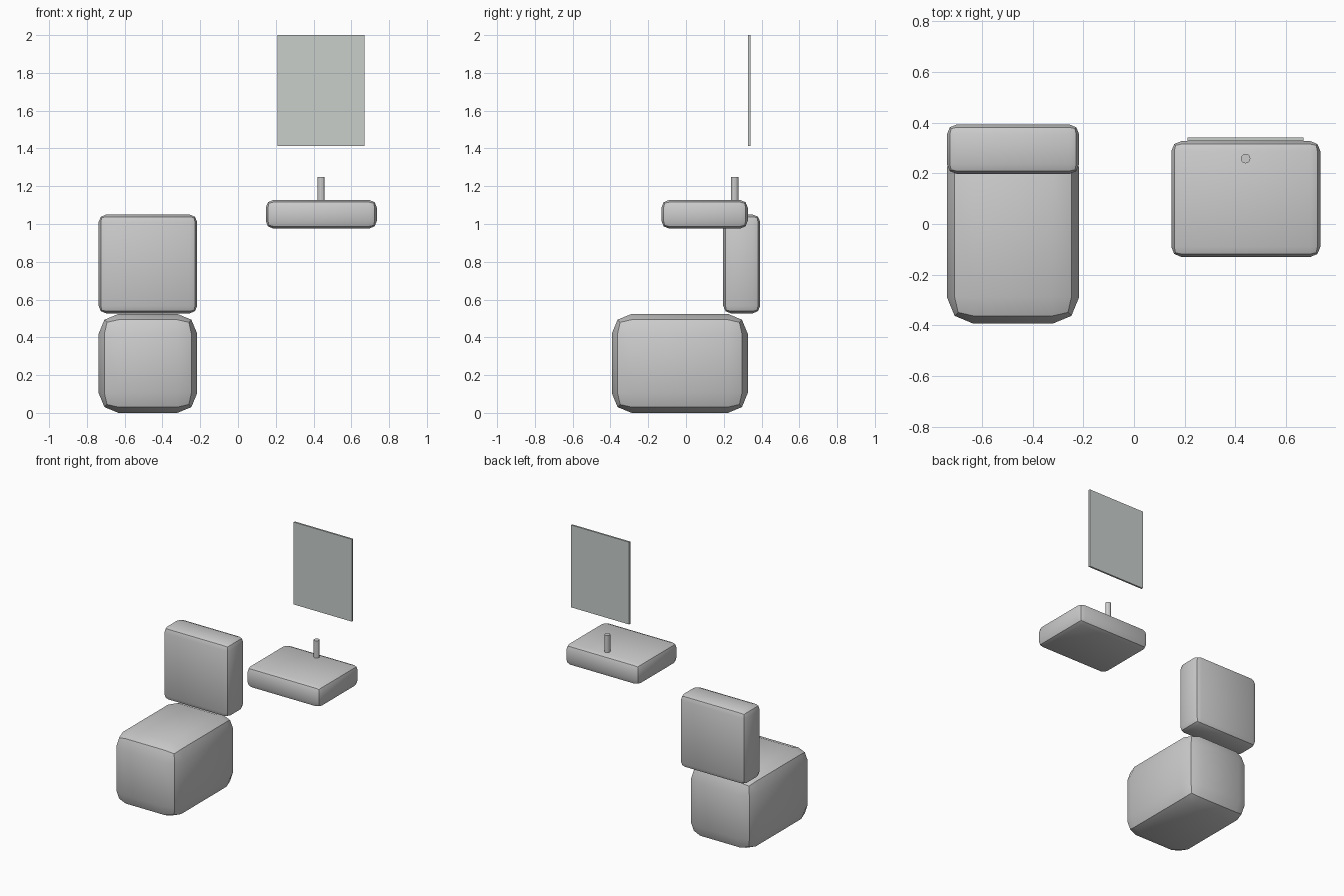
import bpy, math

if "Cube" in bpy.data.objects:
    bpy.data.objects.remove(bpy.data.objects["Cube"])


def block(name, lo, hi, bevel=0.0):
    """Box between two corners, optionally with two-segment rounded edges."""
    bpy.ops.mesh.primitive_cube_add(size=1, location=[(a + b) / 2 for a, b in zip(lo, hi)])
    ob = bpy.context.object
    ob.name = name
    ob.scale = [b - a for a, b in zip(lo, hi)]
    bpy.ops.object.transform_apply(location=False, rotation=False, scale=True)
    if bevel:
        mod = ob.modifiers.new("rounded_edges", 'BEVEL')
        mod.width = bevel
        mod.segments = 2
        mod.limit_method = 'NONE'
        bpy.ops.object.modifier_apply(modifier=mod.name)
        bpy.ops.object.shade_smooth_by_angle(angle=math.radians(30))
    return ob


# Toilet
block("toilet_bowl", (-0.738, -0.393, 0.0), (-0.216, 0.327, 0.524), 0.105)
block("toilet_tank", (-0.738, 0.197, 0.527), (-0.216, 0.393, 1.05), 0.04)

# Wall basin
block("basin", (0.147, -0.13, 0.976), (0.735, 0.327, 1.127), 0.04)

# Tap
bpy.ops.mesh.primitive_cylinder_add(vertices=12, radius=0.019, depth=0.131,
                                    location=(0.44, 0.258, 1.184))
bpy.context.object.name = "tap"

# Mirror
mirror = block("mirror", (0.21, 0.328, 1.413), (0.669, 0.341, 2.0))
glass = bpy.data.materials.new("mirror_glass")
glass.diffuse_color = (0.58, 0.62, 0.60, 1)
glass.use_nodes = True
glass.node_tree.nodes["Principled BSDF"].inputs["Base Color"].default_value = glass.diffuse_color
mirror.data.materials.append(glass)
